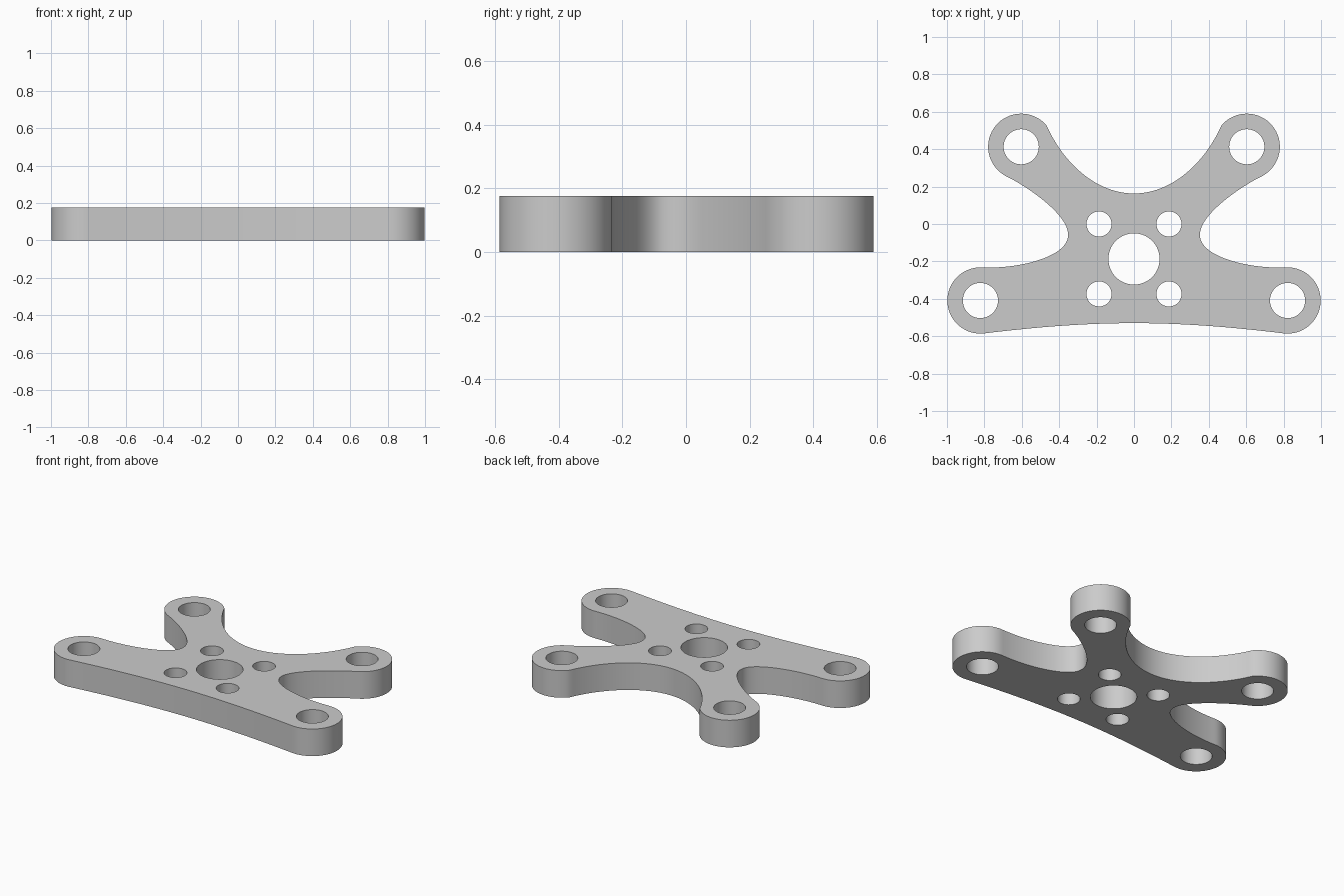
import bpy
import bmesh
import math
from mathutils import Vector
from mathutils.geometry import interpolate_bezier

if "Cube" in bpy.data.objects:
    bpy.data.objects.remove(bpy.data.objects["Cube"], do_unlink=True)

HEIGHT = 0.176
FRONT_EYE = Vector((0.821, -0.409))
BACK_EYE = Vector((0.603, 0.413))
EYE_RADIUS = 0.177


def arc(centre, radius, start, end, steps=32):
    angles = [math.radians(start + (end - start) * i / steps) for i in range(steps + 1)]
    return [centre + radius * Vector((math.cos(a), math.sin(a))) for a in angles]


def sweep(start, handle_a, handle_b, end, steps=28):
    points = interpolate_bezier(Vector(start), Vector(handle_a), Vector(handle_b), Vector(end), steps)
    return [Vector((p[0], p[1])) for p in points]


# Left half of the outline: rounded arm ends joined by concave sweeps
front_end = arc(FRONT_EYE, EYE_RADIUS, -98, 94)
back_end = arc(BACK_EYE, EYE_RADIUS, -61, 140)
waist = (0.353, -0.06)
half = sweep((0, -0.53), (0.27, -0.53), (0.53, -0.552), front_end[0])
half += front_end[1:]
half += sweep(front_end[-1], (0.60, -0.24), (0.35, -0.17), waist)[1:]
half += sweep(waist, (0.345, 0.04), (0.55, 0.19), back_end[0])[1:]
half += back_end[1:]
half += sweep(back_end[-1], (0.37, 0.31), (0.19, 0.163), (0, 0.163))[1:]
outline = half + [Vector((-p.x, p.y)) for p in reversed(half[1:-1])]

# Holes: one centre bore, four small bolt holes, one hole in each arm end
loops = [outline, arc(Vector((0, -0.187)), 0.137, 0, 360, 64)[:-1]]
for side in (-1, 1):
    for centre, radius in ((FRONT_EYE, 0.094), (BACK_EYE, 0.094),
                           (Vector((0.187, 0)), 0.067), (Vector((0.187, -0.374)), 0.067)):
        loops.append(arc(Vector((side * centre.x, centre.y)), radius, 0, 360, 48)[:-1])

# Filled profile, extruded to the plate thickness
profile = bpy.data.curves.new("plate_profile", 'CURVE')
profile.dimensions = '2D'
profile.fill_mode = 'BOTH'
profile.extrude = HEIGHT / 2
for loop in loops:
    spline = profile.splines.new('POLY')
    spline.points.add(len(loop) - 1)
    for point, p in zip(spline.points, loop):
        point.co = (p.x, p.y, 0, 1)
    spline.use_cyclic_u = True
plate = bpy.data.objects.new("mounting_plate", profile)
bpy.context.collection.objects.link(plate)
bpy.ops.object.select_all(action='DESELECT')
plate.select_set(True)
bpy.context.view_layer.objects.active = plate
bpy.ops.object.convert(target='MESH')
plate = bpy.context.view_layer.objects.active
plate.name = "mounting_plate"

# Weld the caps to the walls and stand the plate on the ground
bm = bmesh.new()
bm.from_mesh(plate.data)
bmesh.ops.remove_doubles(bm, verts=bm.verts, dist=0.0001)
bmesh.ops.translate(bm, verts=bm.verts, vec=(0, 0, HEIGHT / 2))
bmesh.ops.recalc_face_normals(bm, faces=bm.faces)
bm.to_mesh(plate.data)
bm.free()

# Plain grey finish
grey = bpy.data.materials.new("light_grey")
grey.use_nodes = True
colour = (0.6, 0.6, 0.6, 1)
grey.diffuse_color = colour
grey.node_tree.nodes["Principled BSDF"].inputs["Base Color"].default_value = colour
plate.data.materials.clear()
plate.data.materials.append(grey)
bpy.ops.object.shade_smooth_by_angle(angle=math.radians(30))
